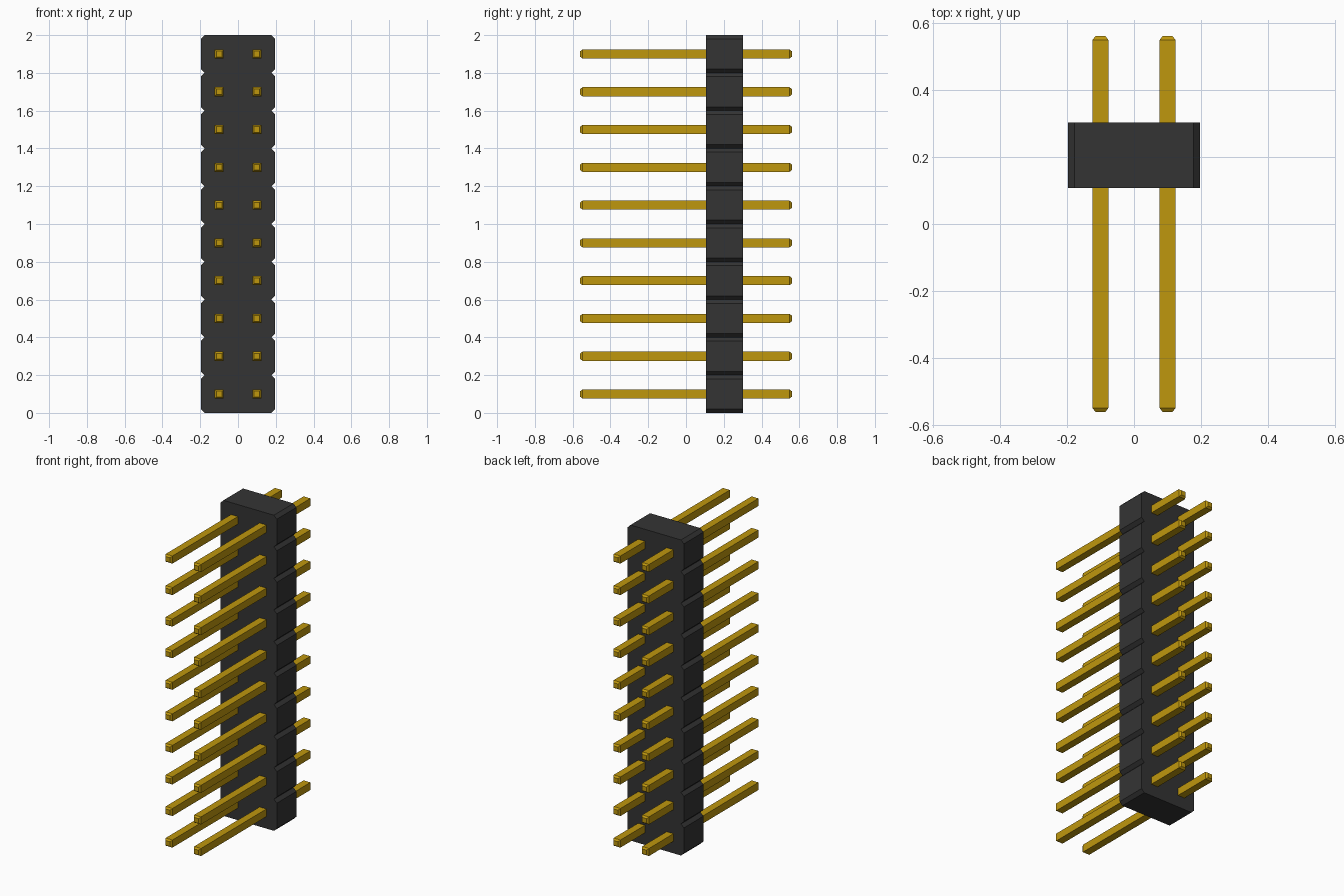
import bpy, bmesh

cube = bpy.data.objects.get("Cube")
if cube:
    bpy.data.objects.remove(cube, do_unlink=True)

ROWS, PITCH = 10, 0.2
HALF_X, CHAMFER = 0.197, 0.02
BODY_FRONT, BODY_BACK = 0.107, 0.303
PIN_END, PIN_HALF, TIP_HALF, TIP_LEN = 0.56, 0.024, 0.015, 0.012


def material(name, color):
    mat = bpy.data.materials.new(name)
    mat.use_nodes = True
    mat.diffuse_color = color
    mat.node_tree.nodes["Principled BSDF"].inputs["Base Color"].default_value = color
    return mat


def finish(name, bm, mat):
    bmesh.ops.recalc_face_normals(bm, faces=bm.faces)
    mesh = bpy.data.meshes.new(name)
    bm.to_mesh(mesh)
    bm.free()
    mesh.materials.append(mat)
    obj = bpy.data.objects.new(name, mesh)
    bpy.context.collection.objects.link(obj)
    return obj


black = material("black plastic", (0.034, 0.034, 0.034, 1))
gold = material("gold metal", (0.52, 0.31, 0.004, 1))

# Housing: notched outline, up the right side and down the left, pushed back in y
right = []
for row in range(ROWS):
    low, high = row * PITCH, (row + 1) * PITCH
    right += [(HALF_X - CHAMFER, low), (HALF_X, low + CHAMFER),
              (HALF_X, high - CHAMFER)]
right.append((HALF_X - CHAMFER, ROWS * PITCH))
outline = right + [(-x, z) for x, z in reversed(right)]
bm = bmesh.new()
face = bm.faces.new([bm.verts.new((x, BODY_FRONT, z)) for x, z in outline])
extruded = bmesh.ops.extrude_face_region(bm, geom=[face], use_keep_orig=True)
back = [v for v in extruded["geom"] if isinstance(v, bmesh.types.BMVert)]
bmesh.ops.translate(bm, verts=back, vec=(0, BODY_BACK - BODY_FRONT, 0))
finish("housing", bm, black)


# Pins: square bars with tapered tips, passing through the housing
def pin(name, x, z):
    bm = bmesh.new()
    sections = [(-PIN_END, TIP_HALF), (TIP_LEN - PIN_END, PIN_HALF),
                (PIN_END - TIP_LEN, PIN_HALF), (PIN_END, TIP_HALF)]
    rings = [[bm.verts.new((x + sx * h, y, z + sz * h))
              for sx, sz in ((-1, -1), (1, -1), (1, 1), (-1, 1))]
             for y, h in sections]
    for a, b in zip(rings, rings[1:]):
        for i in range(4):
            j = (i + 1) % 4
            bm.faces.new((a[i], a[j], b[j], b[i]))
    bm.faces.new(rings[0])
    bm.faces.new(rings[-1])
    finish(name, bm, gold)


for row in range(ROWS):
    for side, x in (("right", -PITCH / 2), ("left", PITCH / 2)):
        pin(f"pin_{side}_{row + 1}", x, (row + 0.5) * PITCH)
